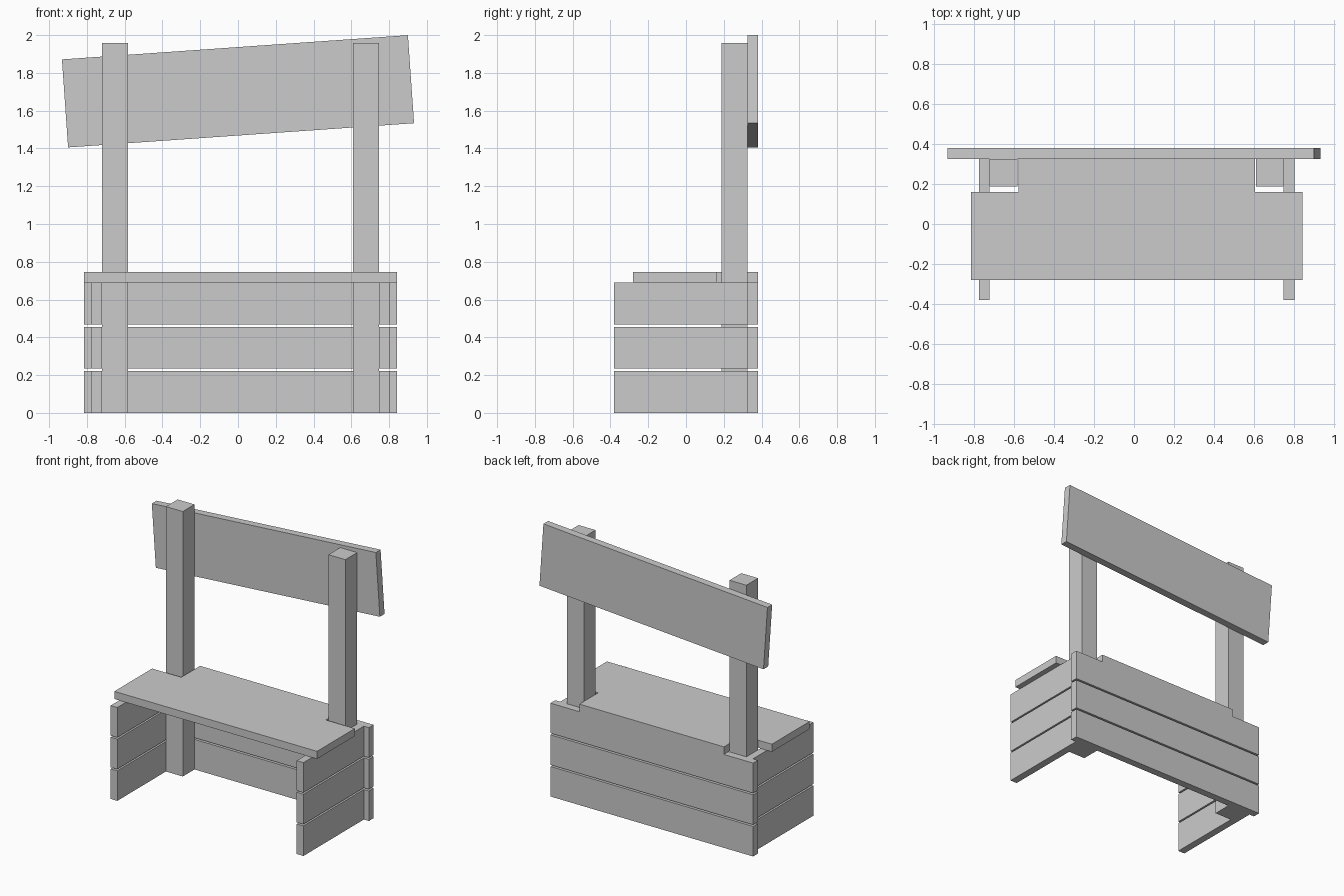
import bpy, bmesh, math
from mathutils import Matrix

if "Cube" in bpy.data.objects:
    bpy.data.objects.remove(bpy.data.objects["Cube"])


def box(name, x, y, z, tilt=0.0):
    """Box from (min, max) ranges, optionally tilted about the y axis."""
    bm = bmesh.new()
    bmesh.ops.create_cube(bm, size=1)
    size = [r[1] - r[0] for r in (x, y, z)]
    bmesh.ops.scale(bm, vec=size, verts=bm.verts)
    bmesh.ops.rotate(bm, verts=bm.verts, matrix=Matrix.Rotation(tilt, 3, 'Y'))
    obj = new_object(name, bm)
    obj.location = [(r[0] + r[1]) / 2 for r in (x, y, z)]
    return obj


def new_object(name, bm):
    mesh = bpy.data.meshes.new(name)
    bmesh.ops.recalc_face_normals(bm, faces=bm.faces)
    bm.to_mesh(mesh)
    bm.free()
    obj = bpy.data.objects.new(name, mesh)
    bpy.context.collection.objects.link(obj)
    return obj


LEFT, RIGHT = -0.815, 0.842
BACK_IN, BACK = 0.325, 0.38
PLANK_H, PITCH = 0.222, 0.234

# Square posts holding the sign
box("left_post", (-0.721, -0.583), (0.188, BACK_IN), (0, 1.958))
box("right_post", (0.608, 0.746), (0.188, BACK_IN), (0, 1.958))

# Three rows of planks around the back and both sides
for i in range(3):
    z = (i * PITCH, i * PITCH + PLANK_H)
    box(f"back_plank_{i + 1}", (LEFT, RIGHT), (BACK_IN, BACK), z)
    box(f"left_plank_{i + 1}", (-0.775, -0.721), (-0.38, BACK_IN), z)
    box(f"right_plank_{i + 1}", (0.746, 0.801), (-0.38, BACK_IN), z)

# Counter top, notched at the rear corners around the posts
outline = [(LEFT, -0.28), (RIGHT, -0.28), (RIGHT, 0.161), (0.605, 0.161),
           (0.605, BACK), (-0.576, BACK), (-0.576, 0.161), (LEFT, 0.161)]
bm = bmesh.new()
face = bm.faces.new([bm.verts.new((x, y, 0.69)) for x, y in outline])
top = bmesh.ops.extrude_face_region(bm, geom=[face])
bmesh.ops.translate(bm, vec=(0, 0, 0.056),
                    verts=[v for v in top["geom"] if isinstance(v, bmesh.types.BMVert)])
new_object("counter_top", bm)

# Crooked sign board behind the posts
box("sign_board", (-0.918, 0.918), (BACK_IN, BACK), (1.469, 1.936), -math.radians(4.0))
